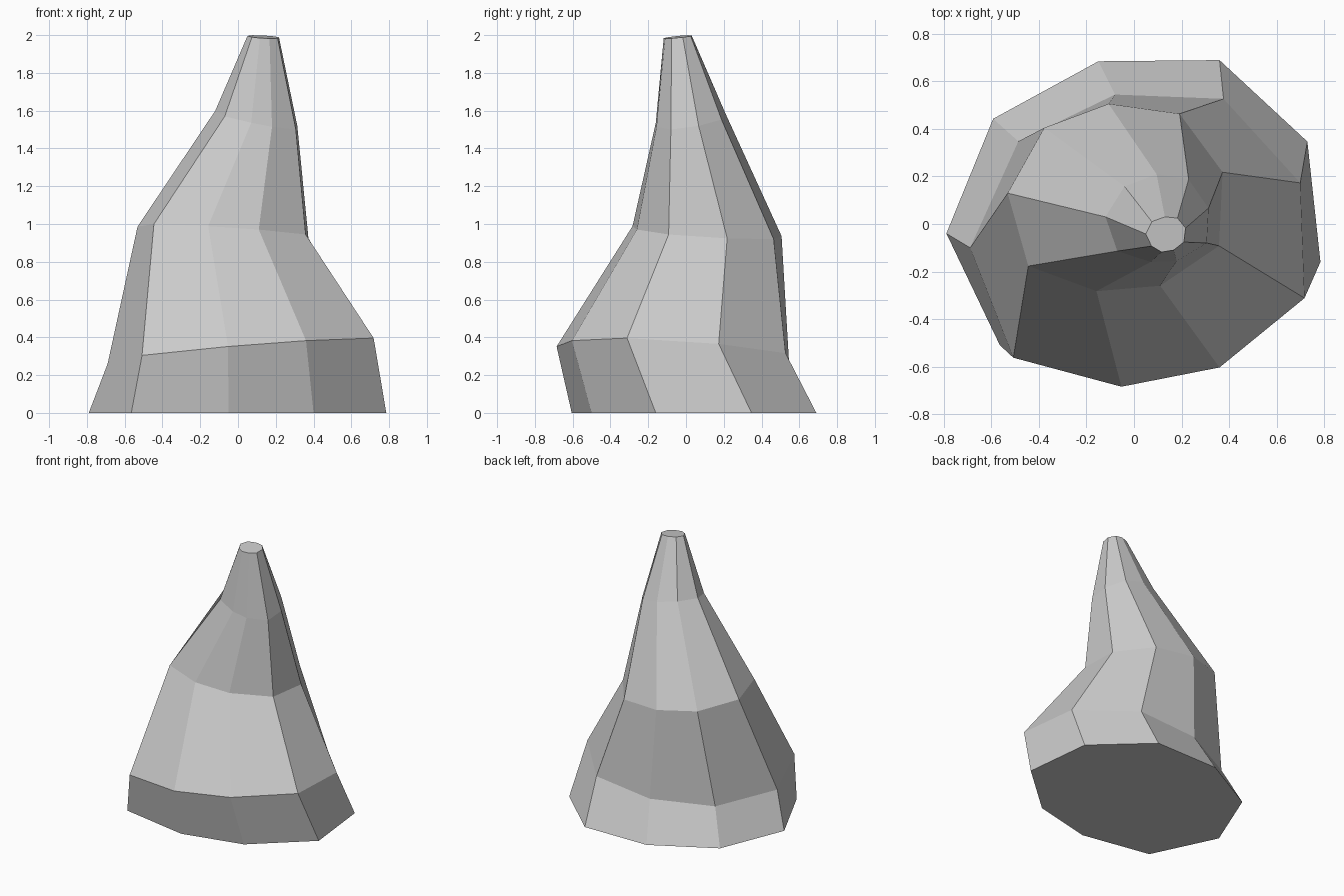
import bpy, bmesh

# Nine-sided cross-sections, bottom to top:
# (height, slope in x, slope in y), then the outline seen from above
SECTIONS = [
    ((0.0, 0.0, 0.0),
     [(-.79, -.04), (-.593, .443), (-.15, .685), (.36, .69), (.73, .347),
      (.785, -.16), (.40, -.50), (-.05, -.605), (-.565, -.51)]),
    ((.315, .087, -.06),
     [(-.69, -.10), (-.487, .348), (-.08, .545), (.377, .527), (.70, .173),
      (.718, -.312), (.36, -.604), (-.053, -.685), (-.508, -.563)]),
    ((.961, -.062, -.063),
     [(-.532, .13), (-.378, .405), (-.107, .506), (.192, .464), (.373, .218),
      (.358, -.092), (.11, -.26), (-.158, -.283), (-.445, -.177)]),
    ((1.572, -.198, .14),
     [(-.12, .03), (-.04, .158), (.095, .21), (.23, .188), (.314, .067),
      (.306, -.08), (.18, -.156), (.07, -.16), (-.07, -.114)]),
    ((2.003, -.06, .10),
     [(.05, -.042), (.075, .01), (.13, .03), (.183, .025), (.217, -.017),
      (.21, -.076), (.167, -.11), (.116, -.118), (.074, -.093)]),
]

# Loft the sections into the closed, leaning rock
bm = bmesh.new()
rings = [[bm.verts.new((x, y, h + sx * x + sy * y)) for x, y in outline]
         for (h, sx, sy), outline in SECTIONS]
for low, high in zip(rings, rings[1:]):
    for i in range(len(low)):
        j = (i + 1) % len(low)
        bm.faces.new((low[i], low[j], high[j], high[i]))
bm.faces.new(rings[0])
bm.faces.new(rings[-1])
bmesh.ops.recalc_face_normals(bm, faces=bm.faces)

mesh = bpy.data.meshes.new("rock_spire")
bm.to_mesh(mesh)
bm.free()
rock = bpy.data.objects.new("rock_spire", mesh)
bpy.context.collection.objects.link(rock)

# Single flat stone colour
stone = bpy.data.materials.new("light grey stone")
stone.diffuse_color = (0.6, 0.6, 0.6, 1)
mesh.materials.append(stone)
